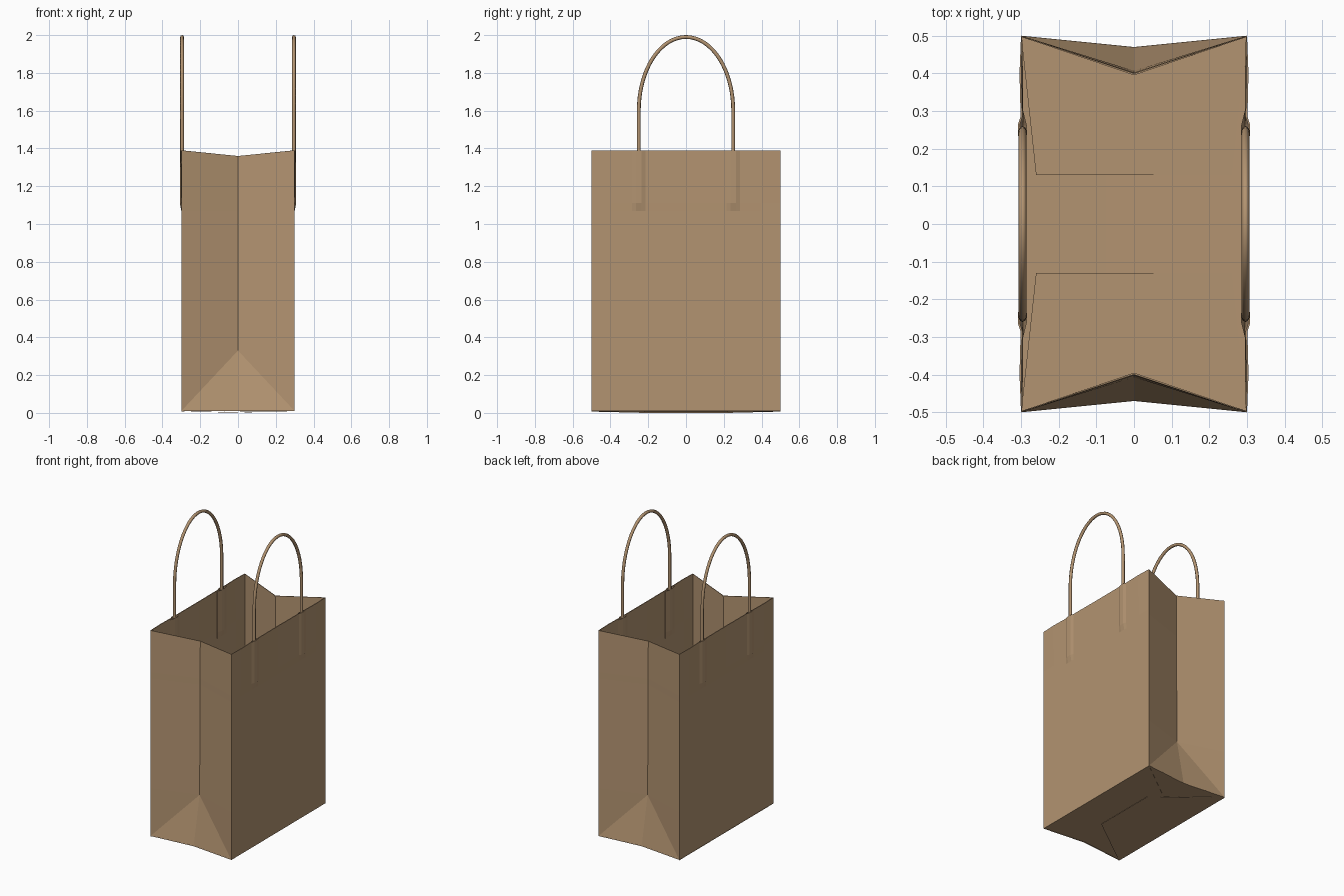
import bpy, bmesh, math
from mathutils import Vector

if "Cube" in bpy.data.objects:
    bpy.data.objects.remove(bpy.data.objects["Cube"])

paper = bpy.data.materials.new("kraft_paper")
paper.diffuse_color = (0.45, 0.295, 0.165, 1)
paper.use_nodes = True
paper.node_tree.nodes["Principled BSDF"].inputs["Base Color"].default_value = paper.diffuse_color


def finish(obj, thickness=0, offset=-1):
    obj.data.materials.append(paper)
    bpy.context.view_layer.objects.active = obj
    if thickness:
        mod = obj.modifiers.new("thickness", 'SOLIDIFY')
        mod.thickness = thickness
        mod.offset = offset
    return obj


def mesh_object(name, bm):
    me = bpy.data.meshes.new(name)
    bm.to_mesh(me)
    bm.free()
    obj = bpy.data.objects.new(name, me)
    bpy.context.collection.objects.link(obj)
    return obj


def bulge(y, z):
    # raised paper over each glued handle end, plus a slight bow at the rim
    d = abs(abs(y) - 0.25)
    h = 0.008 * min(1, max(0, (0.038 - d) / 0.022)) if z > 1.1 else 0
    if abs(abs(y) - 0.4) < 0.01 and z > 1.3:
        h += 0.004
    return h


half = [0.215, 0.235, 0.265, 0.285, 0.4, 0.5]
ys = [-y for y in reversed(half)] + [0] + half
zs = [0.01, 0.33, 1.07, 1.11, 1.39]

# Bag walls: two wide panels and two folded gussets
bm = bmesh.new()
for s in (1, -1):
    grid = [[bm.verts.new((s * (0.3 + bulge(y, z)), y, z)) for y in ys] for z in zs]
    for a, b in zip(grid, grid[1:]):
        for i in range(len(ys) - 1):
            f = [a[i], a[i + 1], b[i + 1], b[i]]
            bm.faces.new(f if s > 0 else f[::-1])
for s in (1, -1):
    crease = [bm.verts.new((0, s * y, z)) for y, z in
              ((0.47, 0.01), (0.407, 0.33), (0.402, 1.07), (0.402, 1.11), (0.4, 1.36))]
    for t in (1, -1):
        edge = [bm.verts.new((t * 0.3, s * 0.5, z)) for z in zs]
        faces = [[crease[0], edge[0], crease[1]], [edge[0], edge[1], crease[1]]]
        faces += [[crease[i], edge[i], edge[i + 1], crease[i + 1]] for i in range(1, 4)]
        for f in faces:
            bm.faces.new(f if s * t < 0 else f[::-1])
bmesh.ops.remove_doubles(bm, verts=bm.verts, dist=1e-4)
bm.normal_update()
bm.faces.ensure_lookup_table()
for f in bm.faces:
    # make every wall face point away from the bag's axis
    c = f.calc_center_median()
    if f.normal.dot(Vector((c.x, c.y, 0))) < 0:
        f.normal_flip()
finish(mesh_object("bag_walls", bm), 0.005)


def sheet(name, points):
    bm = bmesh.new()
    f = bm.faces.new([bm.verts.new(p) for p in points])
    bm.normal_update()
    if f.normal.z < 0:
        f.normal_flip()
    finish(mesh_object(name, bm), 0.002)


# Folded bottom: inner gusset flaps, then two overlapping outer flaps
for s, side in ((1, "back"), (-1, "front")):
    sheet(side + "_bottom_flap", [(-0.3, s * 0.5, 0.013), (0, s * 0.47, 0.013), (0.3, s * 0.5, 0.013),
                                  (0.26, s * 0.13, 0.013), (-0.26, s * 0.13, 0.013)])
for s, side, z0, z1 in ((1, "right", 0.011, 0.008), (-1, "left", 0.009, 0.002)):
    sheet(side + "_bottom_flap", [(s * 0.3, -0.5, z0), (s * 0.3, 0.5, z0),
                                  (-s * 0.075, 0.22, z1), (-s * 0.075, -0.22, z1)])

for s, side in ((1, "right"), (-1, "left")):
    # Arched cord handle
    pts = [(-0.25, 1.1)]
    pts += [(-0.25 * math.cos(math.pi * i / 32), 1.6 + 0.39 * math.sin(math.pi * i / 32)) for i in range(33)]
    pts.append((0.25, 1.1))
    cu = bpy.data.curves.new(side + "_handle", 'CURVE')
    cu.dimensions = '3D'
    cu.bevel_depth = 0.01
    cu.bevel_resolution = 2
    cu.use_fill_caps = True
    sp = cu.splines.new('POLY')
    sp.points.add(len(pts) - 1)
    for p, (y, z) in zip(sp.points, pts):
        p.co = (s * 0.296, y, z, 1)
    sp.use_smooth = True
    obj = bpy.data.objects.new(side + "_handle", cu)
    bpy.context.collection.objects.link(obj)
    finish(obj)

    # Inner paper sleeves over the handle ends
    for t in (1, -1):
        bm = bmesh.new()
        rows = []
        for z, k in ((1.07, 0), (1.11, 1), (1.385, 1)):
            rows.append([bm.verts.new((s * (0.2945 - d * k), t * y, z)) for y, d in
                         ((0.2, 0), (0.238, 0.0095), (0.262, 0.0095), (0.3, 0))])
        for a, b in zip(rows, rows[1:]):
            for i in range(3):
                bm.faces.new((a[i], a[i + 1], b[i + 1], b[i]))
        finish(mesh_object(side + ("_back" if t > 0 else "_front") + "_handle_sleeve", bm), 0.001, 0)
